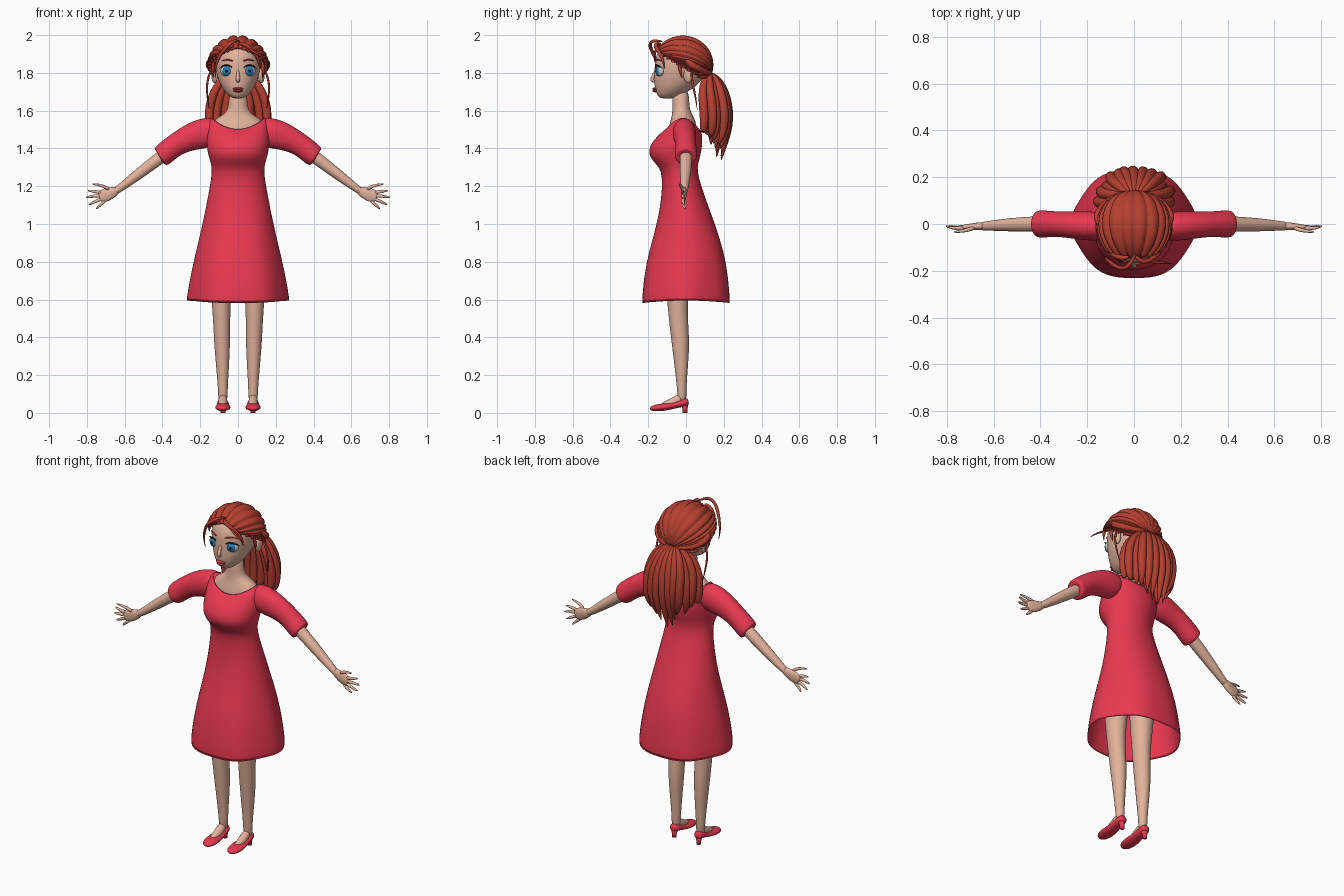
import bpy, bmesh, math, random
from mathutils import Vector, Matrix

random.seed(4)

def material(name, r, g, b):
    m = bpy.data.materials.new(name)
    m.diffuse_color = (r, g, b, 1)
    return m

RED = material("red_cloth", 0.82, 0.04, 0.08)
HAIR = material("auburn_hair", 0.46, 0.05, 0.03)
SKIN = material("skin", 0.76, 0.45, 0.33)
LIP = material("lips", 0.65, 0.05, 0.06)
WHITE = material("eye_white", 0.9, 0.9, 0.9)
BLUE = material("iris_blue", 0.02, 0.22, 0.5)
BLACK = material("dark", 0.02, 0.01, 0.01)

def finish(name, bm, mat, mirror=False, thick=0, subsurf=0):
    bmesh.ops.recalc_face_normals(bm, faces=bm.faces)
    me = bpy.data.meshes.new(name)
    bm.to_mesh(me)
    bm.free()
    me.materials.append(mat)
    for p in me.polygons:
        p.use_smooth = True
    ob = bpy.data.objects.new(name, me)
    bpy.context.collection.objects.link(ob)
    if mirror:
        ob.modifiers.new("mirror", "MIRROR").use_mirror_merge = False
    if thick:
        s = ob.modifiers.new("solid", "SOLIDIFY")
        s.thickness, s.offset = thick, -1
    if subsurf:
        s = ob.modifiers.new("smooth", "SUBSURF")
        s.levels = s.render_levels = subsurf
    return ob

def skin_rings(bm, rings, caps=True):
    vs = [[bm.verts.new(p) for p in r] for r in rings]
    n = len(vs[0])
    for a, b in zip(vs, vs[1:]):
        for i in range(n):
            j = (i + 1) % n
            bm.faces.new((a[i], a[j], b[j], b[i]))
    if caps:
        bm.faces.new(vs[0])
        bm.faces.new(vs[-1])

def circle(c, a, b, n):
    c, a, b = Vector(c), Vector(a), Vector(b)
    return [c + a * math.cos(k * math.tau / n) + b * math.sin(k * math.tau / n) for k in range(n)]

def sweep(bm, pts, radii, n=8, ref=(0, 1, 0)):
    """Tube along pts; a radius is a number or (across, along ref)."""
    pts = [Vector(p) for p in pts]
    rings = []
    for i, p in enumerate(pts):
        t = (pts[min(i + 1, len(pts) - 1)] - pts[max(i - 1, 0)]).normalized()
        b = Vector(ref)
        b = (b - t * b.dot(t)).normalized()
        r = radii[i] if isinstance(radii[i], tuple) else (radii[i], radii[i])
        rings.append(circle(p, t.cross(b) * r[0], b * r[1], n))
    skin_rings(bm, rings)

def tubes(name, mat, items, n=8, ref=(0, 1, 0), **kw):
    bm = bmesh.new()
    for pts, radii in items:
        sweep(bm, pts, radii, n, ref)
    return finish(name, bm, mat, **kw)

def stack(name, mat, rows, n=24, caps=True, wave=0, lift=None, **kw):
    """Horizontal rings: z, half width, front y, back y, optional centre x."""
    bm, rings = bmesh.new(), []
    for i, row in enumerate(rows):
        z, rx, yf, yb = row[:4]
        cx = row[4] if len(row) > 4 else 0
        w = wave * max(0, 1 - i / 4)
        ring = []
        for k in range(n):
            t = k * math.tau / n
            s = 1 + w * math.cos(6 * t)
            ring.append((cx + rx * s * math.cos(t), (yf + yb) / 2 + (yb - yf) / 2 * s * math.sin(t),
                         z + (lift or {}).get(i, 0) * math.cos(t) ** 2))
        rings.append(ring)
    skin_rings(bm, rings, caps)
    return finish(name, bm, mat, **kw)

def ball(name, mat, loc, rad, mirror=False, rot=0):
    bm = bmesh.new()
    m = Matrix.Translation(loc) @ Matrix.Rotation(rot, 4, "Z") @ Matrix.Diagonal((*rad, 1))
    bmesh.ops.create_uvsphere(bm, u_segments=20, v_segments=12, radius=1, matrix=m)
    return finish(name, bm, mat, mirror)

# Dress body, open at hem and neckline
stack("dress", RED, [
    (0.575, .27, -.24, .24), (0.72, .25, -.228, .228), (0.85, .222, -.2, .205), (1.0, .187, -.155, .155),
    (1.13, .162, -.13, .105), (1.25, .14, -.125, .065), (1.30, .138, -.14, .06), (1.34, .15, -.183, .07),
    (1.385, .163, -.203, .082), (1.44, .168, -.178, .088), (1.49, .165, -.125, .085),
    (1.505, .14, -.1, .068)], n=36, caps=False, wave=.025, lift={0: .015, 10: .05, 11: .06},
    thick=.006, subsurf=1)

# Sleeves with rounded cuffs
tubes("sleeve", RED, [([(.09, -.01, 1.49), (.165, -.01, 1.487), (.26, -.005, 1.458), (.33, 0, 1.42),
                        (.375, 0, 1.385), (.405, 0, 1.358), (.415, 0, 1.35), (.41, 0, 1.355)],
                       [(.06, .05), (.086, .066), (.071, .058), (.06, .054), (.06, .058), (.059, .06),
                        (.05, .052), (.03, .03)])], n=20, mirror=True, subsurf=2)

# Neck and upper chest
stack("neck", SKIN, [(1.38, .12, -.1, .04), (1.47, .15, -.1, .06), (1.53, .145, -.088, .055),
                     (1.56, .115, -.078, .045), (1.585, .066, -.074, .03), (1.62, .05, -.07, .015),
                     (1.72, .047, -.075, .02)], subsurf=1)

# Head
stack("head", SKIN, [(1.664, .022, -.13, -.07), (1.675, .045, -.15, -.04), (1.705, .075, -.163, .02),
                     (1.75, .101, -.17, .08), (1.81, .119, -.167, .11), (1.87, .125, -.167, .125),
                     (1.92, .112, -.148, .115), (1.955, .08, -.11, .085), (1.97, .035, -.06, .04)], subsurf=2)
ball("ear", SKIN, (.124, .012, 1.785), (.016, .026, .04), True, -.3)
tubes("nose", SKIN, [([(0, -.158, 1.82), (0, -.172, 1.785), (0, -.184, 1.762), (0, -.165, 1.75)],
                      [.008, .01, .013, .008])], ref=(1, 0, 0), subsurf=2)
ball("upper_lip", LIP, (0, -.162, 1.716), (.03, .016, .007))
ball("lower_lip", LIP, (0, -.16, 1.705), (.025, .018, .008))

# Eyes
ball("eye", WHITE, (.058, -.136, 1.81), (.036, .02, .03), True, .3)
ball("iris", BLUE, (.059, -.146, 1.81), (.025, .014, .026), True, .25)
ball("pupil", BLACK, (.059, -.152, 1.81), (.011, .011, .012), True)
tubes("eyelash", BLACK, [([(.022, -.155, 1.818), (.04, -.161, 1.838), (.062, -.158, 1.843),
                           (.085, -.142, 1.835), (.1, -.125, 1.822)], [.002, .004, .005, .004, .001])],
      mirror=True, subsurf=1)
tubes("eyebrow", HAIR, [([(.025, -.165, 1.862), (.055, -.155, 1.873), (.092, -.124, 1.862)],
                         [.005, .005, .002])], mirror=True, subsurf=2)

# Hair swept from the hairline over the skull to the tie
CENTRE, RADII = Vector((0, -.015, 1.835)), Vector((.155, .158, .155))
TIE = Vector((0, .97, -.25)).normalized()

def hairline(s):
    u = abs(s)
    z = .62 * (1 - u ** 1.5) - .1 * u
    a, c = math.radians(100 * s), math.sqrt(1 - z * z)
    return Vector((math.sin(a) * c, -math.cos(a) * c, z))

def hair_point(s, t, out):
    d = hairline(s)
    w = d.angle(TIE)
    d = (d * math.sin((1 - t) * w) + TIE * math.sin(t * w)) / math.sin(w)
    return CENTRE + Vector(x * r for x, r in zip(d, RADII + Vector((out,) * 3)))

bm = bmesh.new()
S, T = 192, 24
grid = [[bm.verts.new(hair_point(-1.3 + 2.6 * i / S, .97 * j / T,
         (.013 * abs(math.sin(math.pi * i / 8)) ** .6 - .003) * (1 - (j / T) ** 3)))
         for j in range(T + 1)] for i in range(S + 1)]
for a, b in zip(grid, grid[1:]):
    for j in range(T):
        bm.faces.new((a[j], a[j + 1], b[j + 1], b[j]))
finish("swept_hair", bm, HAIR, thick=.012)

# Ponytail locks in three layers
locks = []
for dy, count, spread, low in ((-.045, 8, 1.0, .08), (0, 9, 1.0, .02), (.04, 7, .72, 0)):
    for k in range(count):
        u = (-1 + 2 * k / (count - 1)) * spread
        j = random.uniform(-.015, .015)
        back = dy - .045 * u * u
        locks.append(([(.03 * u, .125, 1.80), (.09 * u, .15 + back * .6, 1.765), (.14 * u, .175 + back, 1.68),
                       (.15 * u + j, .19 + back, 1.57), (.135 * u + j, .18 + back, 1.47),
                       (.1 * u + j * 2, .16 + back * .6, 1.335 + low + .1 * abs(u) + j)],
                      [.012, .021, .026, .027, .021, .002]))
tubes("ponytail", HAIR, locks, ref=(1, .2, .1), subsurf=2)

# Loose fringe and side strands
tubes("fringe", HAIR, [
    ([(.01, -.12, 1.965), (-.02, -.185, 1.975), (-.06, -.195, 1.94), (-.1, -.165, 1.89), (-.125, -.145, 1.82),
      (-.115, -.14, 1.76)], [.008, .011, .011, .009, .006, .001]),
    ([(0, -.13, 1.955), (.035, -.17, 1.955), (.08, -.15, 1.92), (.112, -.12, 1.87), (.115, -.115, 1.82)],
     [.008, .012, .012, .009, .001]),
    ([(-.02, -.14, 1.95), (-.06, -.15, 1.935), (-.105, -.12, 1.89), (-.125, -.09, 1.83)], [.01, .014, .012, .001]),
    ([(.03, -.14, 1.95), (.07, -.165, 1.92), (.13, -.165, 1.885), (.165, -.17, 1.85)], [.006, .007, .005, .001])],
      ref=(.3, .9, .2), subsurf=2)
tubes("side_strand", HAIR, [
    ([(.13, -.04, 1.86), (.135, -.03, 1.81), (.13, -.02, 1.77)], [.01, .01, .001]),
    ([(.14, .03, 1.82), (.165, .03, 1.76), (.165, .05, 1.68), (.15, .06, 1.6)], [.006, .007, .006, .001]),
    ([(.13, -.01, 1.88), (.155, .01, 1.855), (.158, .05, 1.83), (.1, .11, 1.8), (.03, .14, 1.8)],
     [.012, .02, .02, .016, .01])], ref=(.2, .3, 1), mirror=True, subsurf=2)

# Arms, palms and fingers
tubes("arm", SKIN, [([(.35, 0, 1.397), (.42, 0, 1.345), (.53, -.003, 1.262), (.63, -.008, 1.185), (.66, -.01, 1.168)],
                     [.036, .034, .03, .02, .019])], n=14, mirror=True, subsurf=1)
tubes("palm", SKIN, [([(.63, -.008, 1.185), (.665, -.01, 1.167), (.695, -.012, 1.155), (.725, -.014, 1.145),
                       (.738, -.015, 1.14)],
                      [(.02, .018), (.03, .017), (.037, .015), (.035, .012), (.022, .008)])],
      n=14, mirror=True, subsurf=1)
fingers = [((.68, -.015, 1.18), (.715, -.028, 1.205), (.775, -.035, 1.212)),
           ((.72, -.015, 1.165), (.76, -.02, 1.172), (.798, -.012, 1.178)),
           ((.72, -.015, 1.15), (.765, -.02, 1.148), (.808, -.008, 1.14)),
           ((.715, -.014, 1.135), (.755, -.018, 1.12), (.793, -.006, 1.1)),
           ((.70, -.013, 1.125), (.728, -.016, 1.103), (.752, -.005, 1.078))]
tubes("fingers", SKIN, [(f, [.011, .009, .005]) for f in fingers], mirror=True, subsurf=2)

# Legs and feet
stack("leg", SKIN, [(.05, .026, -.045, .005, .08), (.12, .025, -.046, .0, .08), (.25, .035, -.062, .012, .082),
                    (.38, .044, -.078, .02, .084), (.5, .046, -.092, .01, .087), (.6, .052, -.102, .01, .089),
                    (.8, .07, -.115, .03, .09), (.96, .075, -.1, .06, .08)], n=16, mirror=True, subsurf=1)
tubes("foot", SKIN, [([(.08, -.02, .085), (.08, -.055, .063), (.08, -.1, .042), (.08, -.14, .03)],
                      [.024, .025, .024, .015])], n=12, ref=(1, 0, 0), mirror=True, subsurf=1)

# Pumps with a low heel
tubes("shoe", RED, [([(.08, .014, .06), (.08, .004, .058), (.08, -.03, .05), (.08, -.07, .037),
                      (.08, -.12, .03), (.08, -.165, .026), (.08, -.192, .022)],
                     [(.014, .012), (.024, .028), (.02, .031), (.017, .035), (.021, .043), (.018, .037),
                      (.009, .016)])], n=16, ref=(1, 0, 0), mirror=True, subsurf=2)
stack("shoe_heel", RED, [(0, .013, -.018, .008, .08), (.02, .013, -.018, .008, .08), (.05, .022, -.03, .012, .08)],
      n=16, mirror=True)
